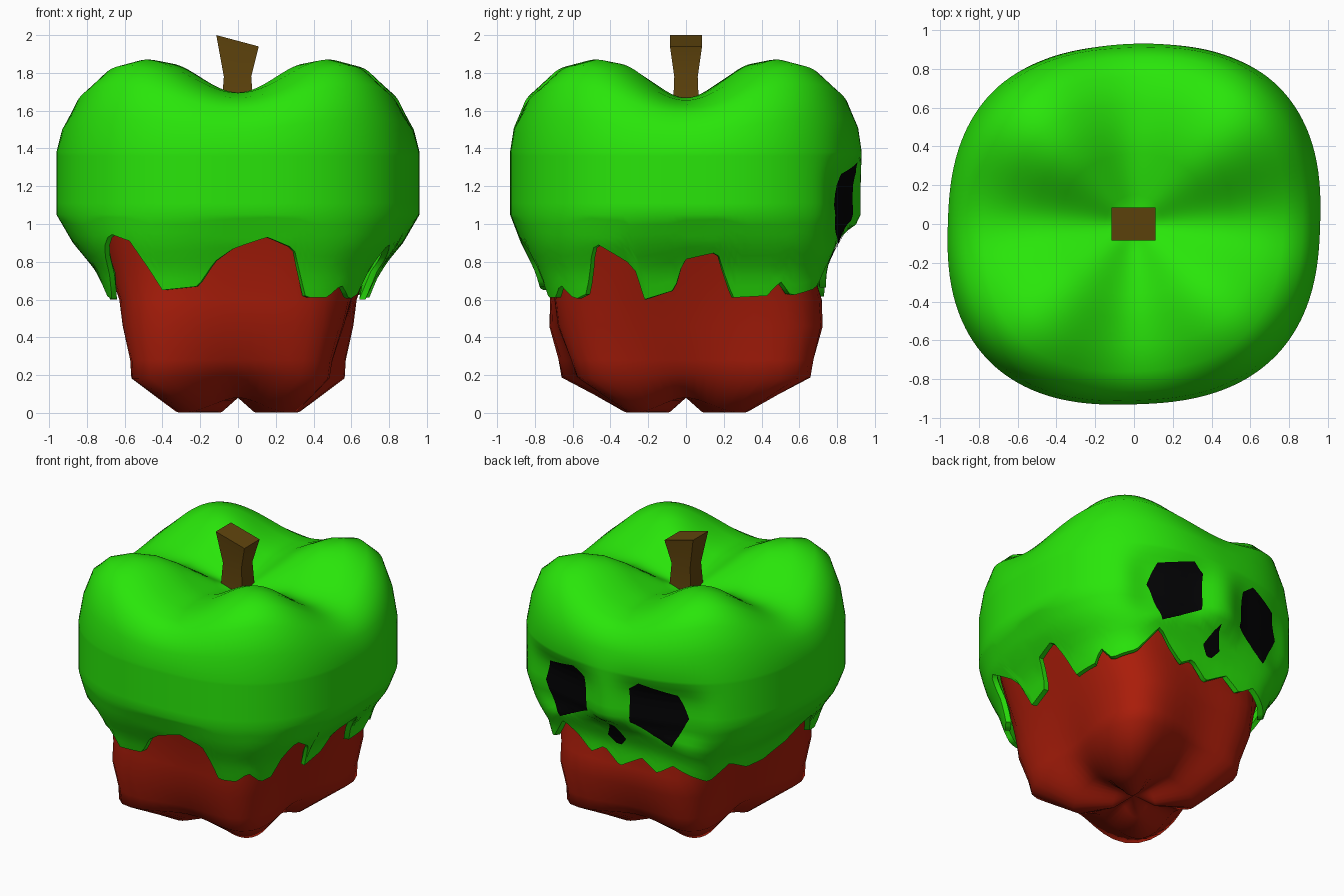
import bpy, bmesh, math
from mathutils import Vector
from mathutils.bvhtree import BVHTree

if "Cube" in bpy.data.objects:
    bpy.data.objects.remove(bpy.data.objects["Cube"])

N = 180  # columns around the fruit


def material(name, rgb):
    m = bpy.data.materials.new(name)
    m.diffuse_color = (*rgb, 1)
    m.use_nodes = True
    m.node_tree.nodes["Principled BSDF"].inputs["Base Color"].default_value = m.diffuse_color
    return m


GREEN = material("slime green", (0.022, 0.79, 0.003))
RED = material("apple red", (0.40, 0.012, 0.003))
BROWN = material("stem brown", (0.12, 0.06, 0.004))
BLACK = material("hollow black", (0.001, 0.001, 0.0015))


def finish(name, bm, mat, angle=40):
    me = bpy.data.meshes.new(name)
    bm.to_mesh(me)
    bm.free()
    ob = bpy.data.objects.new(name, me)
    bpy.context.collection.objects.link(ob)
    me.materials.append(mat)
    bpy.ops.object.select_all(action='DESELECT')
    ob.select_set(True)
    bpy.context.view_layer.objects.active = ob
    bpy.ops.object.shade_smooth_by_angle(angle=math.radians(angle))
    return ob


def step(a, b, v):
    t = min(max((v - a) / (b - a), 0), 1)
    return t * t * (3 - 2 * t)


def dent(v):
    """Press the eye sockets and the jaw of the skull face into the back."""
    if v.y > .3:
        jaw = .075 * step(1.02, .92, v.z) * step(.5, .85, v.z) * math.exp(-(v.x / .5) ** 4)
        eyes = sum(math.exp(-((v.x - s * .38) / .28) ** 4 - ((v.z - 1.1) / .22) ** 4) for s in (1, -1))
        v.y -= max(jaw, .08 * eyes)
    return v


def point(a, row, inset=0.0):
    """Point on a rounded-square ring: half widths, height, squareness, height
    change and groove between the four lobes, stretch along one diagonal."""
    rx, ry, z, p, dz, groove, skew = row
    c, s = math.cos(a), math.sin(a)
    w = math.cos(2 * a) ** 2
    r = (abs(c / rx) ** p + abs(s / ry) ** p) ** (-1 / p)
    r = r * (1 - groove * w) * (1 + skew * math.sin(2 * a)) - inset
    if z > 1.3:
        dz *= 1 + .1 * math.cos(2 * a)
    return Vector((r * c, r * s, z + dz * w))


def loft(columns, first, last=None):
    bm = bmesh.new()
    cols = [[bm.verts.new(v) for v in col] for col in columns]
    a = bm.verts.new(first)
    b = bm.verts.new(last) if last else None
    for i, c in enumerate(cols):
        d = cols[(i + 1) % len(cols)]
        bm.faces.new((a, c[0], d[0]))
        for k in range(len(c) - 1):
            bm.faces.new((c[k], c[k + 1], d[k + 1], d[k]))
        if b:
            bm.faces.new((c[-1], b, d[-1]))
    bmesh.ops.recalc_face_normals(bm, faces=bm.faces[:])
    return bm


angles = [2 * math.pi * i / N for i in range(N)]

# Ragged slime hem: position along each side, height
front = [(-.79, .86), (-.68, .95), (-.53, .91), (-.46, .78), (-.39, .65), (-.2, .67), (-.11, .8),
         (-.02, .87), (.13, .93), (.26, .87), (.36, .61), (.5, .61), (.60, .68)]
right = [(-.7, .6), (-.58, .63), (-.49, .8), (-.42, .9), (-.26, .78), (-.23, .6), (-.06, .65),
         (-.01, .81), (.14, .85), (.25, .61), (.44, .62), (.5, .7), (.6, .62)]
back = [(.6, .66), (.39, .84), (.22, .66), (.12, .72), (.01, .61), (-.16, .71),
        (-.28, .63), (-.4, .71), (-.53, .66)]
left = [(.7, .6), (.5, .72), (.3, .62), (.1, .6), (-.1, .66), (-.27, .8),
        (-.4, .62), (-.53, .6)]
hem = [(math.atan2(-.73, t), z) for t, z in front]
hem += [(math.atan2(t, .70), z) for t, z in right]
hem += [(math.atan2(.75, t), z) for t, z in back]
hem += [(math.atan2(t, -.70), z) for t, z in left]
hem = sorted((a % (2 * math.pi), z) for a, z in hem)
hem = [(hem[-1][0] - 2 * math.pi, hem[-1][1])] + hem + [(hem[0][0] + 2 * math.pi, hem[0][1])]


def hem_height(a):
    for (a0, z0), (a1, z1) in zip(hem, hem[1:]):
        if a0 <= a <= a1:
            return z0 + (z1 - z0) * (a - a0) / max(a1 - a0, 1e-6)
    return .7


# Green slime coat
top_rows = [(.15, .15, 1.65, 2, -.02), (.38, .36, 1.79, 2.3, -.11),
            (.50, .48, 1.85, 2.45, -.17), (.64, .62, 1.87, 2.5, -.195),
            (.77, .76, 1.84, 2.5, -.19), (.87, .86, 1.74, 2.5, -.14),
            (.93, .91, 1.56, 2.5, -.06), (.96, .93, 1.38, 2.5, 0)]
top_rows = [r + (0, .015) for r in top_rows]
top_rows += [(.96, .93, 1.36 - .05 * i, 2.5, 0, 0, .015) for i in range(6)]
skirt = [(.96, .93, 1.05, 2.5, 0, 0, .015), (.88, .88, .9, 2.8, 0, .01, .015),
         (.76, .81, .75, 3.2, 0, .02, .015), (.69, .76, .58, 3.6, 0, .03, .02)]


def skirt_row(z):
    for r0, r1 in zip(skirt, skirt[1:]):
        if z >= r1[2]:
            break
    f = (r0[2] - z) / (r0[2] - r1[2])
    return tuple(p + (q - p) * f for p, q in zip(r0, r1))


columns = []
for a in angles:
    h = hem_height(a)
    col = [point(a, r) for r in top_rows]
    col += [point(a, skirt_row(1.05 + (h - 1.05) * k / 8)) for k in range(9)]
    col += [point(a, skirt_row(h), .035), point(a, skirt_row(h + .1), .06)]
    columns.append([dent(v) for v in col])
bm = loft(columns, (0, 0, 1.60))
surface = BVHTree.FromBMesh(bm)
finish("slime_coat", bm, GREEN)

# Red apple flesh with four lobes underneath
red_rows = [(.78, .79, 1.0, 2.8, 0, .02, 0), (.71, .74, .8, 3.2, 0, .03, .01),
            (.63, .73, .6, 3.8, 0, .04, .03), (.60, .73, .46, 4.2, 0, .06, .05),
            (.55, .68, .28, 4.6, 0, .10, .07), (.54, .66, .18, 4.8, .03, .13, .08),
            (.36, .36, 0, 3, .08, .08, .03), (.13, .13, 0, 2.5, .08, 0, 0)]
columns = [[point(a, r) for r in red_rows] for a in angles[::3]]
for col in columns:
    col[0], col[1] = dent(col[0]), dent(col[1])
bm = loft(columns, (0, 0, 1.0), (0, 0, .08))
finish("apple_body", bm, RED, angle=85)

# Four-sided flared stem with a slanted top
stem = [(-.09, .085, .07, 1.58, 0), (-.075, .07, .062, 1.78, 0), (-.115, .11, .085, 1.97, .03)]
bm = bmesh.new()
rings = []
for x0, x1, y, z, slant in stem:
    rings.append([bm.verts.new(v) for v in ((x0, -y, z + slant), (x1, -y, z - slant),
                                            (x1, y, z - slant), (x0, y, z + slant))])
for r, q in zip(rings, rings[1:]):
    for i in range(4):
        j = (i + 1) % 4
        bm.faces.new((r[i], r[j], q[j], q[i]))
bm.faces.new(rings[-1])
bm.faces.new(rings[0][::-1])
finish("stem", bm, BROWN)


# Skull face on the back: thin plates laid onto the slime
def face_plate(name, outline):
    bm = bmesh.new()
    n = len(outline)
    mid = bm.verts.new((sum(p[0] for p in outline) / n, 2, sum(p[1] for p in outline) / n))
    rim = [bm.verts.new((x, 2, z)) for x, z in outline]
    for i in range(n):
        bm.faces.new((mid, rim[i], rim[(i + 1) % n]))
    bmesh.ops.subdivide_edges(bm, edges=bm.edges[:], cuts=15, use_grid_fill=True)
    for v in bm.verts:
        hit, normal, _, _ = surface.ray_cast(v.co, Vector((0, -1, 0)))
        if hit:
            v.co = hit + normal * (.009 if normal.y > 0 else -.009)
    bmesh.ops.recalc_face_normals(bm, faces=bm.faces[:])
    if sum(f.normal.y for f in bm.faces) < 0:
        bmesh.ops.reverse_faces(bm, faces=bm.faces[:])
    finish(name, bm, BLACK)


eye = [(.17, 1.27), (.25, 1.33), (.49, 1.27), (.55, 1.10), (.43, .88), (.16, 1.02)]
for side, name in ((1, "right_eye"), (-1, "left_eye")):
    face_plate(name, [(side * x, z) for x, z in eye])
face_plate("nose", [(0, .98), (.07, .84), (.02, .78), (-.02, .78), (-.07, .84)])
